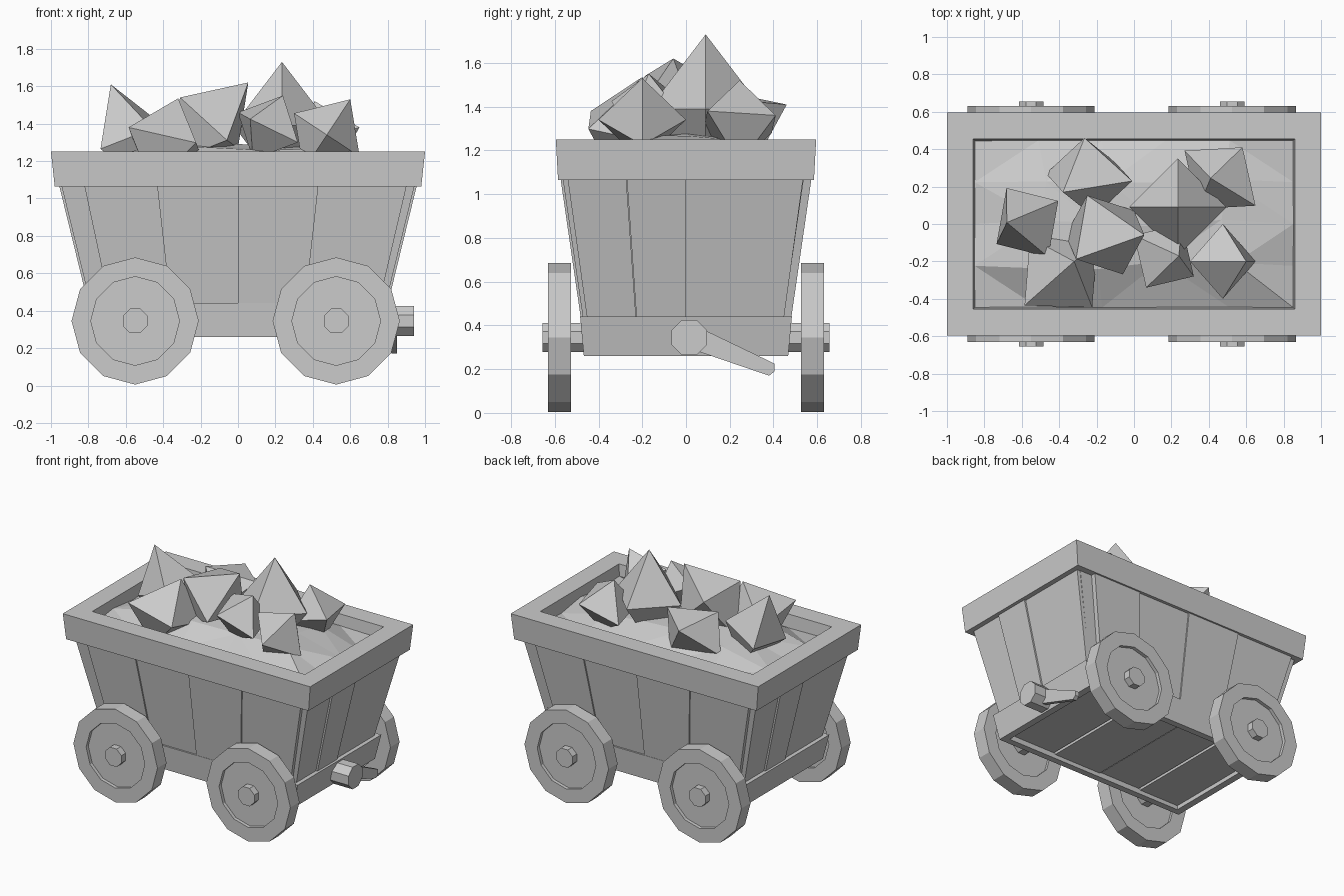
import bpy, bmesh, math, random
from mathutils import Vector

random.seed(4)
if "Cube" in bpy.data.objects:
    bpy.data.objects.remove(bpy.data.objects["Cube"], do_unlink=True)

grey = bpy.data.materials.new("plain grey")
grey.use_nodes = True
grey.diffuse_color = (0.6, 0.6, 0.6, 1)
grey.node_tree.nodes["Principled BSDF"].inputs["Base Color"].default_value = (0.6, 0.6, 0.6, 1)


def finish(name, bm):
    bmesh.ops.recalc_face_normals(bm, faces=bm.faces)
    mesh = bpy.data.meshes.new(name)
    bm.to_mesh(mesh)
    bm.free()
    mesh.materials.append(grey)
    obj = bpy.data.objects.new(name, mesh)
    bpy.context.collection.objects.link(obj)


def loft(name, rings, loop=False):
    """Skin a row of matching rings; cap the ends, or join last to first."""
    bm = bmesh.new()
    rows = [[bm.verts.new(p) for p in ring] for ring in rings]
    pairs = list(zip(rows, rows[1:]))
    if loop:
        pairs.append((rows[-1], rows[0]))
    else:
        bm.faces.new(rows[0])
        bm.faces.new(rows[-1])
    for lower, upper in pairs:
        for i in range(len(lower)):
            j = (i + 1) % len(lower)
            bm.faces.new((lower[i], lower[j], upper[j], upper[i]))
    finish(name, bm)


def rect(x, y, z):
    return [(-x, -y, z), (x, -y, z), (x, y, z), (-x, y, z)]


def polygon(u, v, radius, sides, turn=0):
    angles = [math.tau * (i + turn) / sides for i in range(sides)]
    return [(u + radius * math.cos(a), v + radius * math.sin(a)) for a in angles]


def turned(name, cx, cz, profile, sides, turn=0):
    """Round part about an axis along y, from (radius, y) pairs."""
    loft(name, [[(x, y, z) for x, z in polygon(cx, cz, r, sides, turn)] for r, y in profile])


# Tapered tub: half length and half width at a given height
def half_length(z):
    return 0.79 + (z - 0.44) * 0.245


def half_width(z):
    return 0.472 + (z - 0.44) * 0.145


LOW, HIGH = 0.40, 1.09
loft("tub_core", [rect(half_length(z) - 0.025, half_width(z) - 0.025, z) for z in (LOW, HIGH)])


def plank(name, a, b, lift, on_end, flip):
    """Slab on a sloping wall, spanning fractions a to b of its width."""
    rings = []
    for z in (LOW, HIGH):
        along, out = half_length(z), half_width(z)
        if on_end:
            along, out = out, along
        ring = [(a * along, -out - lift), (b * along, -out - lift),
                (b * along, -out + 0.03), (a * along, -out + 0.03)]
        if on_end:
            ring = [(-v, u) for u, v in ring]
        rings.append([(u * flip, v * flip, z) for u, v in ring])
    loft(name, rings)


side_planks = [(-0.87, -0.455, 0.01), (-0.455, 0, 0), (0, 0.455, 0.01), (0.455, 0.955, 0)]
end_planks = [(-0.96, -0.485, 0), (-0.48, 0, 0.012), (0, 0.95, 0)]
for flip, where in ((1, "a"), (-1, "b")):
    for i, (a, b, lift) in enumerate(side_planks):
        plank(f"side_plank_{where}_{i}", a, b, lift, False, flip)
    for i, (a, b, lift) in enumerate(end_planks):
        plank(f"end_plank_{where}_{i}", a, b, lift, True, flip)

# Top rim and bottom frame
loft("top_rim", [rect(0.98, 0.585, 1.065), rect(1, 0.595, 1.25),
                 rect(0.86, 0.455, 1.25), rect(0.84, 0.435, 1.065)], loop=True)
loft("bottom_frame", [rect(0.78, 0.467, 0.26), rect(0.82, 0.484, 0.44),
                      rect(0.73, 0.42, 0.44), rect(0.73, 0.42, 0.26)], loop=True)

# Floor planks
cuts = [-0.75, -0.4, -0.06, 0.34, 0.75]
for i, (a, b) in enumerate(zip(cuts, cuts[1:])):
    loft(f"floor_plank_{i}", [[(a + 0.006, -0.43, z), (b - 0.006, -0.43, z),
                               (b - 0.006, 0.43, z), (a + 0.006, 0.43, z)]
                              for z in (0.29 + 0.008 * (i % 2), 0.41)])

# Wheels with recessed faces, and axle stubs
for cx, end in ((-0.55, "right"), (0.525, "left")):
    for s, side in ((-1, "front"), (1, "back")):
        wheel = [(0.237, 0.545), (0.237, 0.525), (0.34, 0.525),
                 (0.34, 0.63), (0.237, 0.63), (0.237, 0.605)]
        turned(f"{side}_{end}_wheel", cx, 0.345, [(r, s * y) for r, y in wheel], 12)
        turned(f"{side}_{end}_axle", cx, 0.345, [(0.071, s * 0.45), (0.071, s * 0.655)], 8, 0.5)

# Brake pivot and lever on the left end
loft("brake_pivot", [[(x, y, z) for y, z in polygon(0.015, 0.345, 0.087, 8, 0.5)]
                     for x in (0.79, 0.94)])
lever = [(0.0, 0.30), (0.38, 0.17), (0.405, 0.19), (0.405, 0.225), (0.02, 0.41)]
loft("brake_lever", [[(x, y, z) for y, z in lever] for x in (0.82, 0.85)])

# Mounded fill under the rocks
bm = bmesh.new()
bmesh.ops.create_grid(bm, x_segments=5, y_segments=4, size=1)
for v in bm.verts:
    edge = max(abs(v.co.x), abs(v.co.y)) > 0.99
    mound = (1 - v.co.x ** 4) * (1 - v.co.y ** 4)
    v.co.z = 1.17 + 0.11 * mound + random.uniform(-0.02, 0.02)
    if not edge:
        v.co.x += random.uniform(-0.06, 0.06)
        v.co.y += random.uniform(-0.06, 0.06)
    v.co.x *= 0.852
    v.co.y *= 0.447
bmesh.ops.triangulate(bm, faces=bm.faces)
finish("ore_fill", bm)


def rock(name, centre, tip, side, width):
    """Eight-sided rock: tip and side are half axes, width the third one's length."""
    centre, tip, side = Vector(centre), Vector(tip), Vector(side)
    third = tip.cross(side).normalized() * width
    bm = bmesh.new()
    ring = [bm.verts.new(centre + d) for d in (side, third, -side, -third)]
    for end in (tip, -tip):
        point = bm.verts.new(centre + end)
        for i in range(4):
            bm.faces.new((ring[i], ring[(i + 1) % 4], point))
    finish(name, bm)


rocks = [
    ((0.235, 0.09, 1.39), (0, 0, 0.34), (0.26, 0, 0), 0.26),
    ((0.475, -0.2, 1.34), (0.125, 0, 0.19), (0, 0.2, 0), 0.21),
    ((0.16, -0.17, 1.38), (0.08, 0, 0.17), (0.16, -0.11, -0.08), 0.2),
    ((-0.155, -0.058, 1.405), (0.21, 0, 0.215), (-0.155, -0.13, 0.135), 0.25),
    ((-0.39, -0.26, 1.3), (0.07, 0.06, 0.235), (-0.195, -0.175, 0.08), 0.25),
    ((-0.57, 0.008, 1.33), (-0.11, 0, 0.28), (0.165, 0.115, 0.065), 0.22),
    ((-0.24, 0.25, 1.32), (-0.14, -0.08, 0.15), (0.23, -0.02, 0.11), 0.23),
    ((0.46, 0.245, 1.33), (-0.05, 0, 0.19), (0.12, 0.165, 0.03), 0.245),
]
for i, spec in enumerate(rocks):
    rock(f"rock_{i}", *spec)
